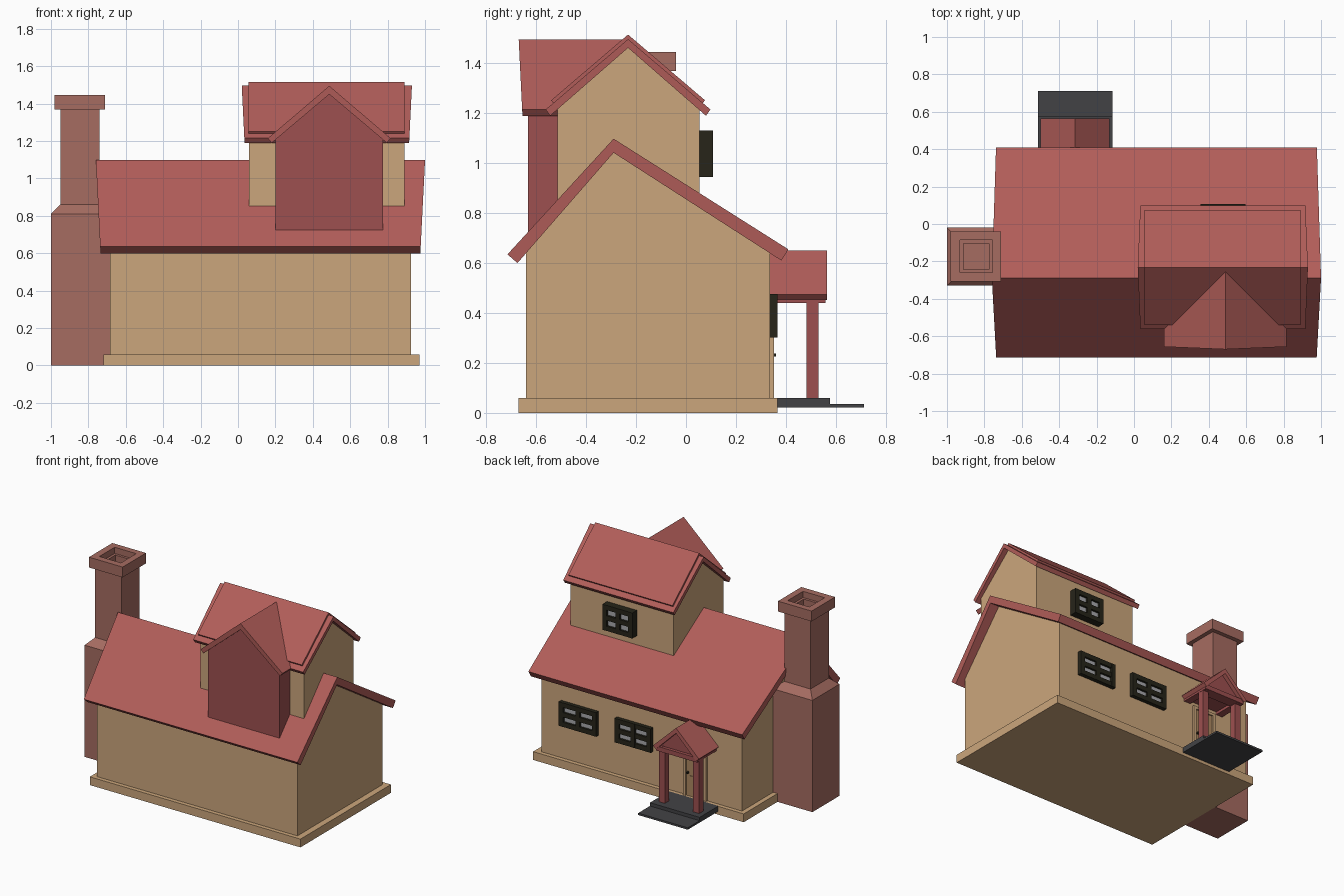
import bpy, bmesh

if "Cube" in bpy.data.objects:
    bpy.data.objects.remove(bpy.data.objects["Cube"])


def material(name, rgb):
    m = bpy.data.materials.new(name)
    m.diffuse_color = (*rgb, 1)
    m.use_nodes = True
    m.node_tree.nodes["Principled BSDF"].inputs["Base Color"].default_value = m.diffuse_color
    return m


TAN = material("tan_wall", (0.60, 0.38, 0.20))
RED = material("red_roof", (0.44, 0.11, 0.10))
DARK_RED = material("dark_red", (0.34, 0.08, 0.08))
BRICK = material("brick", (0.38, 0.15, 0.12))
BLACK = material("black_frame", (0.02, 0.018, 0.01))
SLATE = material("slate", (0.055, 0.055, 0.06))
GLASS = material("glass", (0.40, 0.40, 0.42))
DOOR = material("door", (0.42, 0.25, 0.12))


def finish(name, bm, mat):
    bmesh.ops.recalc_face_normals(bm, faces=bm.faces)
    me = bpy.data.meshes.new(name)
    bm.to_mesh(me)
    bm.free()
    me.materials.append(mat)
    ob = bpy.data.objects.new(name, me)
    bpy.context.collection.objects.link(ob)
    return ob


def loft(name, rings, mat):
    """Skin a list of equal-length vertex rings and cap both ends."""
    bm = bmesh.new()
    vs = [[bm.verts.new(p) for p in r] for r in rings]
    n = len(vs[0])
    for a, b in zip(vs, vs[1:]):
        for i in range(n):
            j = (i + 1) % n
            bm.faces.new((a[i], a[j], b[j], b[i]))
    bm.faces.new(vs[0])
    bm.faces.new(vs[-1])
    return finish(name, bm, mat)


def rect(x0, x1, y0, y1, z):
    return [(x0, y0, z), (x1, y0, z), (x1, y1, z), (x0, y1, z)]


def box(name, x0, x1, y0, y1, z0, z1, mat):
    return loft(name, [rect(x0, x1, y0, y1, z0), rect(x0, x1, y0, y1, z1)], mat)


def prism(name, axis, profile, a0, a1, mat, flare0=0.0, flare1=0.0):
    """Extrude a (u, z) profile along x or y; ends lean outward toward the top."""
    zs = [z for _, z in profile]
    lo, hi = min(zs), max(zs)

    def ring(a, f):
        pts = []
        for u, z in profile:
            e = a + f * (z - lo) / (hi - lo)
            pts.append((e, u, z) if axis == 'x' else (u, e, z))
        return pts
    return loft(name, [ring(a0, -flare0), ring(a1, flare1)], mat)


def gable(c, half, z0, z_side, z_top):
    return [(c - half, z0), (c + half, z0), (c + half, z_side), (c, z_top), (c - half, z_side)]


def chevron(c, half, z_eave, z_top, inset, drop, thick):
    return [(c, z_top), (c + half, z_eave), (c + half - inset, z_eave - drop),
            (c, z_top - thick), (c - half + inset, z_eave - drop), (c - half, z_eave)]


def window(name, cx, w, z0, z1, y0, y1):
    """Black frame with a cross of bars and a recessed pane."""
    x0, x1, f = cx - w / 2, cx + w / 2, 0.034
    cz, b = (z0 + z1) / 2, 0.017
    box(name + "_pane", x0 + f / 2, x1 - f / 2, y0 - 0.01, y1 - 0.016, z0 + f / 2, z1 - f / 2, GLASS)
    for s, (a, c) in {"left": (x0, x0 + f), "right": (x1 - f, x1), "middle": (cx - b, cx + b)}.items():
        box(f"{name}_{s}_bar", a, c, y0 - 0.01, y1, z0, z1, BLACK)
    for s, (a, c) in {"sill": (z0, z0 + f), "top": (z1 - f, z1), "cross": (cz - b, cz + b)}.items():
        box(f"{name}_{s}_bar", x0 + 0.001, x1 - 0.001, y0 - 0.01, y1 - 0.001, a, c, BLACK)


# Main house: base slab, walls, asymmetric roof with leaning ends
box("foundation", -0.72, 0.97, -0.67, 0.367, 0, 0.06, TAN)
prism("main_walls", 'x', [(-0.64, 0.05), (0.337, 0.05), (0.337, 0.645), (-0.29, 1.06), (-0.64, 0.65)],
      -0.685, 0.925, TAN)
prism("main_roof", 'x', [(-0.29, 1.098), (0.41, 0.655), (0.382, 0.61), (-0.29, 1.042),
                         (-0.675, 0.60), (-0.715, 0.635)], -0.735, 0.975, RED, 0.025, 0.025)

# Upper storey with its roof and raised roof panel
prism("upper_walls", 'x', gable(-0.23, 0.285, 0.75, 1.22, 1.465), 0.06, 0.89, TAN)
prism("upper_roof", 'x', chevron(-0.232, 0.33, 1.215, 1.497, 0.018, 0.025, 0.035),
      0.035, 0.915, RED, 0.015, 0.015)
prism("upper_roof_panel", 'x', chevron(-0.232, 0.308, 1.252, 1.515, 0.014, 0.018, 0.022),
      0.056, 0.89, RED)

# Front dormer
prism("dormer_walls", 'y', gable(0.488, 0.288, 0.65, 1.215, 1.46), -0.632, -0.3, DARK_RED)
prism("dormer_roof", 'y', chevron(0.488, 0.328, 1.215, 1.495, 0.02, 0.025, 0.045),
      -0.655, -0.25, RED, 0.015, 0)

# Chimney: shouldered stack with hollow stepped cap
chimney = [(-1.0, -0.68, -0.33, -0.02, 0), (-1.0, -0.68, -0.33, -0.02, 0.81),
           (-0.95, -0.74, -0.28, -0.07, 0.86), (-0.95, -0.74, -0.28, -0.07, 1.37),
           (-0.98, -0.71, -0.308, -0.04, 1.37), (-0.98, -0.71, -0.308, -0.04, 1.445),
           (-0.93, -0.757, -0.26, -0.085, 1.445), (-0.93, -0.757, -0.26, -0.085, 1.40),
           (-0.912, -0.775, -0.242, -0.103, 1.40), (-0.912, -0.775, -0.242, -0.103, 1.30)]
loft("chimney", [rect(*r) for r in chimney], BRICK)

# Windows on the back
window("lower_window_outer", 0.615, 0.30, 0.302, 0.476, 0.337, 0.366)
window("lower_window_inner", 0.172, 0.29, 0.302, 0.476, 0.337, 0.366)
window("upper_window", 0.475, 0.24, 0.945, 1.13, 0.055, 0.108)

# Door with trim, panels and knob
PX = -0.315
for s, side in ((-1, "left"), (1, "right")):
    x = PX + s * 0.082
    box(f"door_trim_{side}", x - 0.01, x + 0.01, 0.33, 0.352, 0.06, 0.41, TAN)
box("door_trim_top", PX - 0.092, PX + 0.092, 0.33, 0.352, 0.41, 0.43, TAN)
box("door", PX - 0.072, PX + 0.072, 0.33, 0.343, 0.06, 0.41, DOOR)
for z0, z1 in ((0.09, 0.21), (0.25, 0.38)):
    box("door_panel", PX - 0.045, PX + 0.045, 0.33, 0.347, z0, z1, DOOR)
box("door_knob", PX + 0.05, PX + 0.062, 0.34, 0.36, 0.225, 0.237, BLACK)

# Porch: steps, posts, beams and small gable roof
box("porch_step_upper", -0.513, -0.115, 0.36, 0.577, 0.022, 0.06, SLATE)
box("porch_step_lower", -0.513, -0.115, 0.36, 0.712, 0.022, 0.036, SLATE)
for s, side in ((-1, "left"), (1, "right")):
    x = PX + s * 0.138
    box(f"porch_post_{side}", x - 0.024, x + 0.024, 0.482, 0.53, 0.06, 0.45, DARK_RED)
    box(f"porch_beam_{side}", x - 0.026, x + 0.026, 0.33, 0.545, 0.44, 0.475, DARK_RED)
box("porch_front_beam", PX - 0.164, PX + 0.164, 0.48, 0.558, 0.441, 0.474, DARK_RED)
prism("porch_pediment", 'y', [(PX - 0.16, 0.46), (PX + 0.16, 0.46), (PX, 0.63)], 0.33, 0.535, DARK_RED)
prism("porch_roof", 'y', chevron(PX, 0.184, 0.475, 0.65, 0.022, 0.022, 0.038), 0.33, 0.565, RED)
